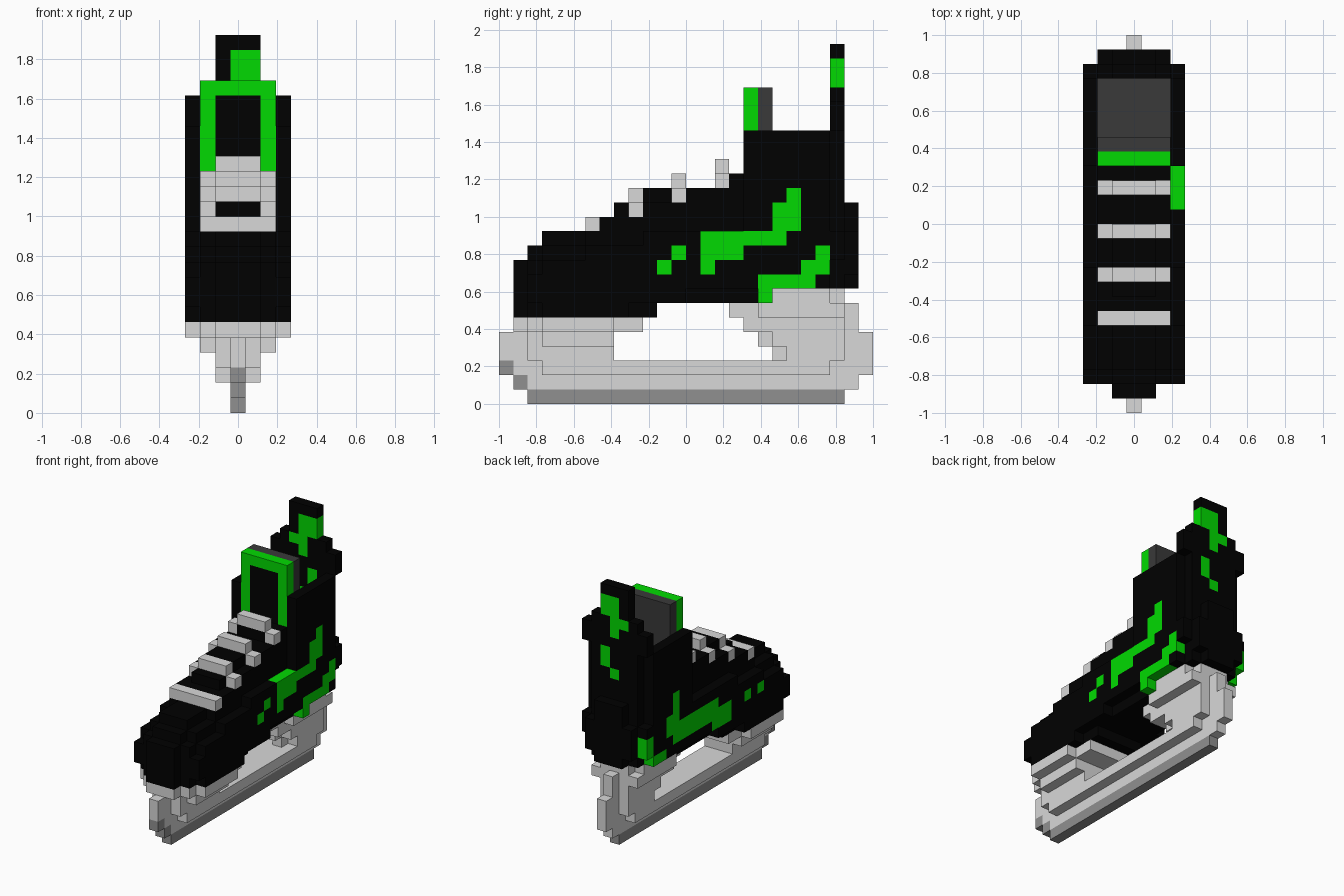
import bpy, bmesh
from mathutils import Vector

cube = bpy.data.objects.get("Cube")
if cube:
    bpy.data.objects.remove(cube)

V = 1 / 13          # edge length of one block
cells = {}          # (x, y, z) block -> part name


def box(part, half, y0, y1, z0, z1):
    """Fill a centred box, half = blocks on each side of the middle one."""
    span(part, 3 - half, 4 + half, y0, y1, z0, z1)


def span(part, x0, x1, y0, y1, z0, z1):
    for x in range(x0, x1):
        for y in range(y0, y1):
            for z in range(z0, z1):
                if part:
                    cells[x, y, z] = part
                else:
                    cells.pop((x, y, z), None)


# Steel runner with an upturned toe
box("runner", 0, 2, 24, 0, 1)
box("runner", 0, 1, 2, 1, 2)
box("runner", 0, 0, 1, 2, 3)

# Blade holder: long rail, front post and heel post
for half, y0, y1, z0, z1 in [
    (0, 2, 25, 1, 2), (1, 3, 23, 2, 3), (0, 1, 25, 2, 3),
    (0, 0, 1, 3, 5), (0, 1, 8, 3, 6), (1, 2, 8, 3, 5), (2, 3, 8, 4, 5),
    (1, 1, 10, 5, 6), (2, 2, 10, 5, 6), (3, 3, 8, 5, 6),
    (0, 25, 26, 2, 5), (0, 24, 25, 2, 7),
    (0, 19, 24, 3, 4), (1, 20, 24, 3, 4),
    (0, 18, 24, 4, 5), (1, 19, 24, 4, 5),
    (1, 17, 24, 5, 6), (1, 16, 24, 6, 7), (2, 18, 24, 6, 7),
    (1, 18, 24, 7, 8), (2, 18, 23, 7, 8),
]:
    box("blade_holder", half, y0, y1, z0, z1)

# Boot: slices along the length with tops for the 3, 5 and 7 wide layers
for y0, y1, top3, top5, top7 in [
    (1, 2, 10, 0, 0), (2, 3, 11, 10, 9), (3, 6, 12, 11, 10),
    (6, 7, 12, 12, 11), (7, 8, 13, 13, 11), (8, 10, 14, 13, 11),
    (10, 13, 15, 14, 12), (13, 16, 15, 15, 12),
    (16, 17, 16, 16, 12), (17, 23, 19, 19, 19), (23, 24, 25, 22, 0),
]:
    bottom = 6 if y0 < 10 else 7 if y0 < 17 else 8
    for half, top in ((1, top3), (2, top5), (3, top7)):
        box("boot", half, y0, y1, bottom, top)
box("boot", 2, 10, 11, 6, 7)
box("boot", 3, 17, 18, 7, 8)

# Rounded toe and arch edges, heel counter and flared cuff
for x in (0, 6):
    span(None, x, x + 1, 2, 3, 6, 7)
    span(None, x, x + 1, 9, 10, 6, 7)
    span(None, x, x + 1, 13, 18, 7, 8)
box("boot", 1, 24, 25, 8, 14)
box("boot", 2, 24, 25, 9, 12)
box("boot", 3, 23, 24, 10, 12)
box("boot", 3, 23, 24, 19, 21)

# Hollow ankle opening with its lining
box(None, 2, 18, 23, 12, 19)
box("lining", 2, 18, 23, 11, 12)
box("lining", 2, 18, 19, 12, 22)

# Tongue with a bright frame
box("tongue_frame", 2, 17, 18, 16, 22)
box("boot", 1, 17, 18, 16, 21)

# Laces: raised middle with lower ends
box("laces", 2, 6, 7, 12, 13)
for y, z in ((9, 13), (12, 14), (15, 15)):
    box("laces", 2, y, y + 1, z, z + 1)
    box("boot", 1, y, y + 1, z, z + 1)
    box("laces", 1, y, y + 1, z + 1, z + 2)


# Bright side flashes: recolour the outermost block of a row
def flash(side, y0, y1, z0, z1):
    order = range(6, 3, -1) if side > 0 else range(0, 3)
    for y in range(y0, y1):
        for z in range(z0, z1):
            for x in order:
                if cells.get((x, y, z)) == "boot":
                    cells[x, y, z] = "flashes"
                    break


for area in [(11, 12, 9, 10), (12, 13, 10, 11), (14, 15, 9, 10), (14, 17, 10, 11),
             (14, 20, 11, 12), (19, 21, 12, 14), (20, 21, 14, 15),
             (18, 22, 8, 9), (21, 23, 9, 10), (22, 23, 10, 11)]:
    flash(1, *area)
for area in [(6, 7, 9, 10), (8, 9, 9, 10), (11, 14, 8, 10), (13, 20, 9, 11),
             (19, 20, 11, 14), (20, 21, 10, 12), (21, 23, 8, 9)]:
    flash(-1, *area)
span("flashes", 6, 7, 18, 19, 7, 8)
span("flashes", 0, 1, 23, 24, 9, 11)

# Bright marks on the heel tab
for x0, x1, z0, z1 in [(3, 5, 22, 24), (2, 4, 21, 22), (3, 4, 20, 21),
                       (4, 5, 17, 19), (3, 4, 16, 17)]:
    span("heel_tab_marks", x0, x1, 23, 24, z0, z1)


def material(name, rgb):
    mat = bpy.data.materials.new(name)
    mat.use_nodes = True
    mat.diffuse_color = (*rgb, 1)
    mat.node_tree.nodes["Principled BSDF"].inputs["Base Color"].default_value = (*rgb, 1)
    return mat


black = material("black", (0.0003, 0.0003, 0.0003))
green = material("bright green", (0.0005, 0.70, 0.0005))
light = material("light grey", (0.69, 0.69, 0.69))
steel = material("steel grey", (0.28, 0.28, 0.28))
dark = material("dark grey", (0.041, 0.041, 0.041))
colours = {"runner": steel, "blade_holder": light, "boot": black, "lining": dark,
           "tongue_frame": green, "laces": light, "flashes": green,
           "heel_tab_marks": green}


# Turn each part's blocks into one outer shell with merged flat faces
def build(part, mat):
    bm = bmesh.new()
    for cell in [c for c, p in cells.items() if p == part]:
        centre = Vector((cell[0] - 3, cell[1] - 12.5, cell[2] + 0.5)) * V
        for axis in range(3):
            for sign in (-1, 1):
                near = list(cell)
                near[axis] += sign
                if cells.get(tuple(near)) == part:
                    continue
                n, u = Vector(), Vector()
                n[axis] = sign * V / 2
                u[(axis + 1) % 3] = V / 2
                w = n.normalized().cross(u)
                bm.faces.new([bm.verts.new(centre + n + d)
                              for d in (-u - w, u - w, u + w, w - u)])
    bmesh.ops.remove_doubles(bm, verts=bm.verts, dist=0.001)
    bmesh.ops.dissolve_limit(bm, angle_limit=0.01, verts=bm.verts, edges=bm.edges)
    mesh = bpy.data.meshes.new(part)
    bm.to_mesh(mesh)
    bm.free()
    mesh.materials.append(mat)
    bpy.context.collection.objects.link(bpy.data.objects.new(part, mesh))


for part, mat in colours.items():
    build(part, mat)
